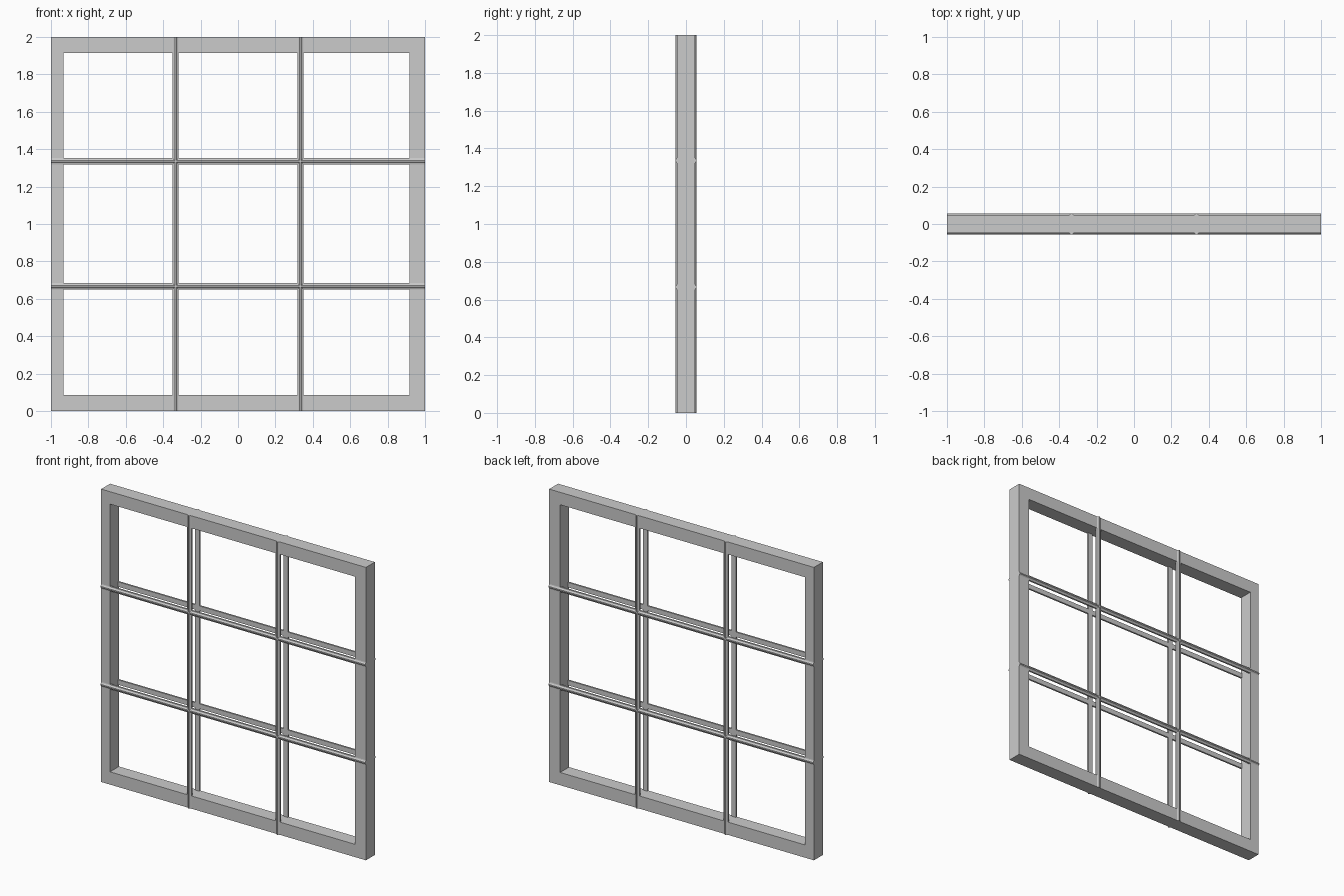
import bpy, bmesh
from mathutils import Vector

if "Cube" in bpy.data.objects:
    bpy.data.objects.remove(bpy.data.objects["Cube"], do_unlink=True)

grey = bpy.data.materials.new("window_grey")
grey.use_nodes = True
colour = (0.6, 0.6, 0.6, 1)
grey.diffuse_color = colour
grey.node_tree.nodes["Principled BSDF"].inputs["Base Color"].default_value = colour


def add_object(name, bm):
    bmesh.ops.recalc_face_normals(bm, faces=bm.faces[:])
    mesh = bpy.data.meshes.new(name)
    bm.to_mesh(mesh)
    bm.free()
    mesh.materials.append(grey)
    obj = bpy.data.objects.new(name, mesh)
    bpy.context.collection.objects.link(obj)
    return obj


def extrude_faces(bm, faces, vector):
    out = bmesh.ops.extrude_face_region(bm, geom=faces)
    verts = [g for g in out["geom"] if isinstance(g, bmesh.types.BMVert)]
    bmesh.ops.translate(bm, verts=verts, vec=vector)


# Outer frame: a mitred ring, one side stile slightly narrower
HALF_DEPTH = 0.048


def rectangle(bm, left, right, low, high):
    corners = [(left, low), (right, low), (right, high), (left, high)]
    return [bm.verts.new((x, -HALF_DEPTH, z)) for x, z in corners]


bm = bmesh.new()
outer = rectangle(bm, -1, 1, 0, 2)
inner = rectangle(bm, -0.933, 0.917, 0.087, 1.915)
ring = []
for i in range(4):
    j = (i + 1) % 4
    ring.append(bm.faces.new((outer[i], outer[j], inner[j], inner[i])))
extrude_faces(bm, ring, Vector((0, 2 * HALF_DEPTH, 0)))
add_object("frame", bm)

# Glazing bars: flat inside, moulded ridge outside, (across, depth) profile
half_profile = [(0.0167, 0.036), (0.0167, 0.048), (0.011, 0.0495),
                (0.007, 0.053), (0.004, 0.0565)]
profile = half_profile + [(-a, d) for a, d in reversed(half_profile)]


def glazing_bar(name, side, position, vertical):
    bm = bmesh.new()
    if vertical:
        points = [(position + a, side * d, 0) for a, d in profile]
        sweep = Vector((0, 0, 2))
    else:
        points = [(-1, side * d, position + a) for a, d in profile]
        sweep = Vector((2, 0, 0))
    face = bm.faces.new([bm.verts.new(p) for p in points])
    extrude_faces(bm, [face], sweep)
    add_object(name, bm)


for side, place in ((-1, "front"), (1, "back")):
    for x, label in ((-0.334, "right"), (0.334, "left")):
        glazing_bar(f"{place}_{label}_vertical_bar", side, x, True)
    for z, label in ((0.667, "lower"), (1.336, "upper")):
        glazing_bar(f"{place}_{label}_horizontal_bar", side, z, False)
